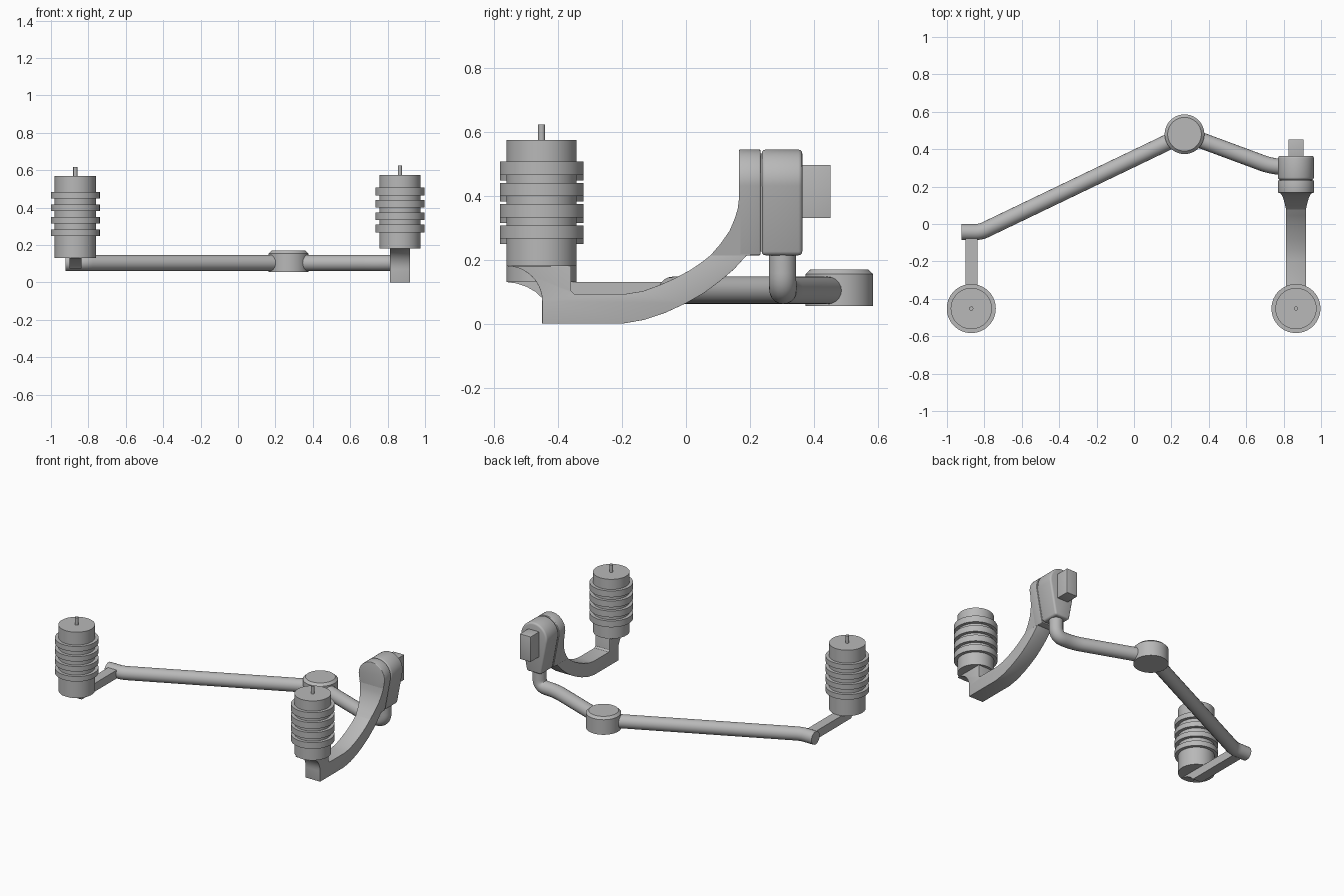
import bpy, bmesh, math
from mathutils import Vector

cube = bpy.data.objects.get("Cube")
if cube:
    bpy.data.objects.remove(cube, do_unlink=True)

grey = bpy.data.materials.new("plain_grey")
grey.use_nodes = True
grey.diffuse_color = (0.48, 0.48, 0.48, 1)
grey.node_tree.nodes["Principled BSDF"].inputs["Base Color"].default_value = grey.diffuse_color

RIGHT_X, LEFT_X, CLAMP_Y = 0.866, -0.87, -0.452
ROD_R, ROD_Z = 0.043, 0.104


def finish(obj):
    """Give the part its material and smooth shading with sharp edges."""
    obj.data.materials.clear()
    obj.data.materials.append(grey)
    bpy.ops.object.select_all(action='DESELECT')
    obj.select_set(True)
    bpy.context.view_layer.objects.active = obj
    bpy.ops.object.shade_smooth_by_angle(angle=math.radians(32))
    return obj


def from_bmesh(name, bm, bevel=0.0):
    bmesh.ops.recalc_face_normals(bm, faces=bm.faces)
    if bevel:
        sharp = [e for e in bm.edges if e.calc_face_angle(0) > math.radians(35)]
        bmesh.ops.bevel(bm, geom=sharp, offset=bevel, segments=3, profile=0.5,
                        affect='EDGES', clamp_overlap=True)
    mesh = bpy.data.meshes.new(name)
    bm.to_mesh(mesh)
    bm.free()
    obj = bpy.data.objects.new(name, mesh)
    bpy.context.collection.objects.link(obj)
    return finish(obj)


def prism(name, outline, place, bevel=0.0):
    """Join two copies of an outline; place(u, v, side) gives the position."""
    bm = bmesh.new()
    loops = [[bm.verts.new(place(u, v, s)) for u, v in outline] for s in (-1, 1)]
    for loop in loops:
        bm.faces.new(loop)
    n = len(outline)
    for i in range(n):
        j = (i + 1) % n
        bm.faces.new((loops[0][i], loops[0][j], loops[1][j], loops[1][i]))
    return from_bmesh(name, bm, bevel)


def along_x(x, half):
    return lambda y, z, s: (x + s * half, y, z)


def along_y(y0, y1):
    return lambda x, z, s: (RIGHT_X + x, y0 if s < 0 else y1, z)


def lathe(name, profile, x, y, steps=64):
    """Turn a closed (radius, height) profile about a vertical axis."""
    bm = bmesh.new()
    rings = []
    for r, z in profile:
        rings.append([bm.verts.new((x + r * math.cos(t), y + r * math.sin(t), z))
                      for t in (2 * math.pi * i / steps for i in range(steps))])
    for low, high in zip(rings, rings[1:]):
        for i in range(steps):
            j = (i + 1) % steps
            bm.faces.new((low[i], low[j], high[j], high[i]))
    bm.faces.new(rings[0])
    bm.faces.new(rings[-1])
    return from_bmesh(name, bm)


def tube(name, points, radius, bend):
    """Round pipe through the points with softened corners."""
    pts = [Vector(p) for p in points]
    path = [pts[0]]
    for before, p, after in zip(pts, pts[1:], pts[2:]):
        a = p + (before - p).normalized() * bend
        b = p + (after - p).normalized() * bend
        for i in range(9):
            t = i / 8
            path.append(a * (1 - t) ** 2 + p * 2 * t * (1 - t) + b * t * t)
    path.append(pts[-1])
    curve = bpy.data.curves.new(name, 'CURVE')
    curve.dimensions = '3D'
    curve.bevel_depth = radius
    curve.bevel_resolution = 8
    curve.use_fill_caps = True
    spline = curve.splines.new('POLY')
    spline.points.add(len(path) - 1)
    for sp, co in zip(spline.points, path):
        sp.co = (*co, 1)
    obj = bpy.data.objects.new(name, curve)
    bpy.context.collection.objects.link(obj)
    bpy.ops.object.select_all(action='DESELECT')
    obj.select_set(True)
    bpy.context.view_layer.objects.active = obj
    bpy.ops.object.convert(target='MESH')
    return finish(bpy.context.view_layer.objects.active)


def arc(cu, cv, r, start, end, steps):
    angles = [math.radians(start + (end - start) * i / steps) for i in range(steps + 1)]
    return [(cu + r * math.cos(t), cv + r * math.sin(t)) for t in angles]


# Ribbed cylinders with a thin pin on top
def ribbed_cylinder(side, x, bottom, top, first_rib, rib_height):
    body, rib = 0.11, 0.131
    profile = [(body, bottom)]
    for i in range(4):
        z = first_rib + i * 0.0665
        profile += [(body, z), (rib, z), (rib, z + rib_height), (body, z + rib_height)]
    profile.append((body, top))
    lathe(side + "_ribbed_cylinder", profile, x, CLAMP_Y, 72)
    lathe(side + "_pin", [(0.011, top - 0.01), (0.011, top + 0.049)], x, CLAMP_Y, 24)


ribbed_cylinder("left", RIGHT_X, 0.18, 0.575, 0.266, 0.042)
ribbed_cylinder("right", LEFT_X, 0.13, 0.568, 0.249, 0.034)

# Curved arm under one cylinder, with a flared front post
flare = arc(-0.56, 0.07, 0.11, 90, 0, 10)
arm = flare + [(-0.45, 0.0), (-0.2, 0.0), (-0.13, 0.012), (-0.065, 0.034), (0, 0.064),
               (0.055, 0.095), (0.105, 0.132), (0.15, 0.17), (0.19, 0.214),
               (0.077, 0.214), (0.045, 0.189), (0.01, 0.166), (-0.035, 0.142),
               (-0.08, 0.122), (-0.135, 0.102), (-0.19, 0.093), (-0.35, 0.093),
               (-0.36, 0.103), (-0.36, 0.18)]
prism("curved_arm", arm, along_x(RIGHT_X, 0.053), 0.006)

# Neck widening upward into the head
neck = [(0.077, 0.214), (0.108, 0.25), (0.136, 0.29), (0.153, 0.33), (0.162, 0.36),
        (0.167, 0.4), (0.2, 0.4), (0.2, 0.214)]
prism("arm_neck", neck,
      lambda y, z, s: (RIGHT_X + s * (0.053 + 0.19 * (z - 0.214)), y, z))

# Teardrop head: front plate, joint, rear housing and a small box
teardrop = arc(0, 0.449, 0.096, -10.7, 190.7, 40) + [(-0.053, 0.214), (0.053, 0.214)]
prism("head_plate", teardrop, along_y(0.166, 0.233), 0.004)
prism("head_joint", [(u * 0.93, 0.38 + (v - 0.38) * 0.93) for u, v in teardrop],
      along_y(0.225, 0.245))
prism("head_housing", teardrop, along_y(0.237, 0.364), 0.012)
prism("rear_box", [(-0.04, 0.33), (0.04, 0.33), (0.04, 0.497), (-0.04, 0.497)],
      along_y(0.355, 0.453), 0.002)

# Pivot hub with a chamfered top
HUB = (0.27, 0.48)
lathe("pivot_hub", [(0.106, 0.055), (0.106, 0.155), (0.09, 0.17)], *HUB)

# Rods joining the hub to the head and to the far bar
tube("short_rod", [(*HUB, ROD_Z), (0.735, 0.308, ROD_Z), (RIGHT_X, 0.302, ROD_Z),
                   (RIGHT_X, 0.302, 0.24)], ROD_R, 0.055)
tube("long_rod", [(*HUB, ROD_Z), (-0.82, -0.043, ROD_Z), (-0.923, -0.043, ROD_Z)],
     ROD_R, 0.03)

# Straight bar under the other cylinder, rounded off below its front end
bar = arc(-0.56, 0.075, 0.055, 90, 90, 1)[:1]
bar += [(-0.53, 0.126), (-0.5, 0.116), (-0.47, 0.099), (-0.445, 0.075),
        (-0.05, 0.075), (-0.05, 0.13)]
prism("straight_bar", bar, along_x(LEFT_X, 0.032))
